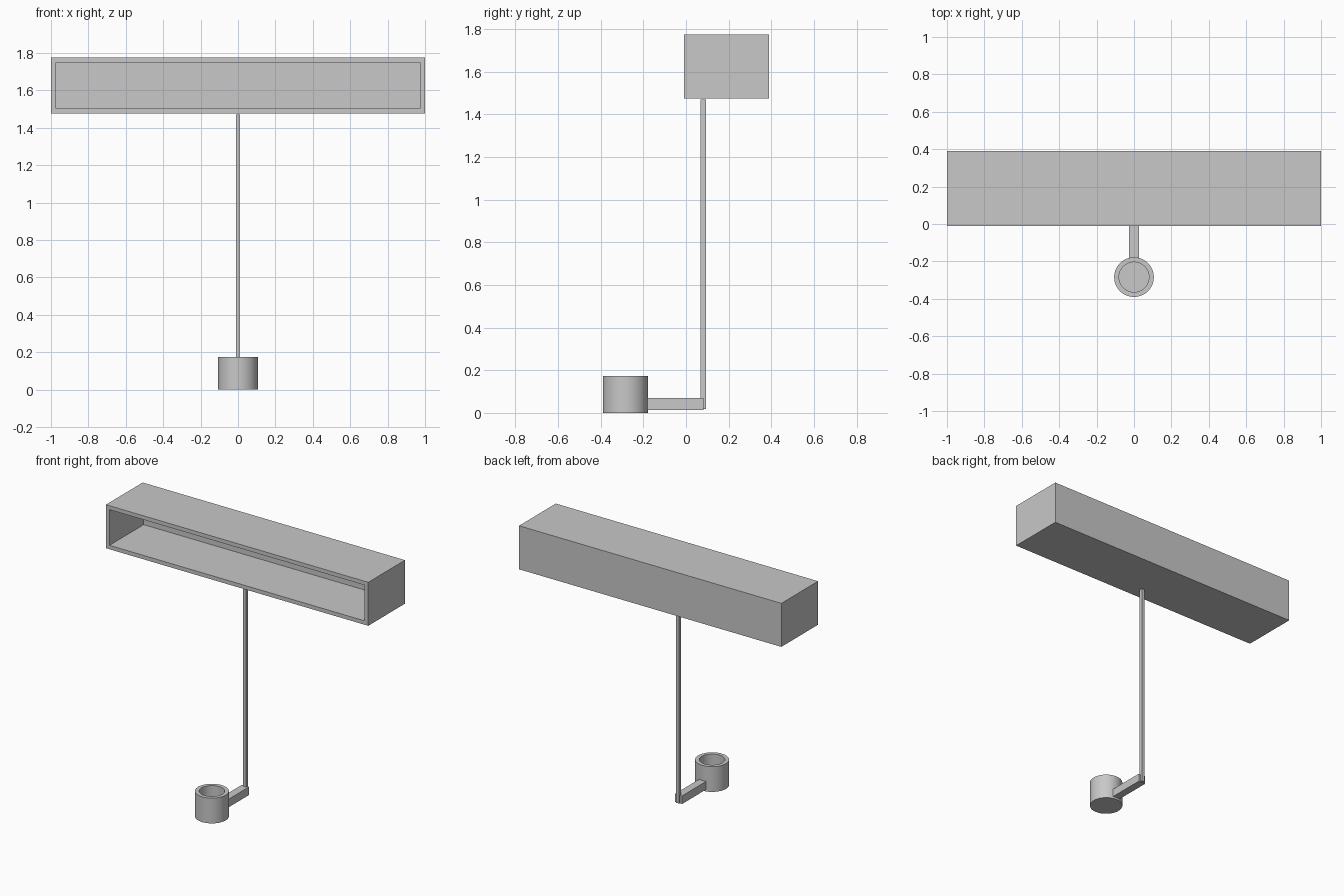
import bpy
import bmesh
from mathutils import Matrix, Vector

cube = bpy.data.objects.get("Cube")
if cube:
    bpy.data.objects.remove(cube, do_unlink=True)

grey = bpy.data.materials.new("plain grey")
grey.use_nodes = True
grey.diffuse_color = (0.58, 0.58, 0.58, 1)
grey.node_tree.nodes["Principled BSDF"].inputs["Base Color"].default_value = grey.diffuse_color


def make_object(name, bm):
    bmesh.ops.recalc_face_normals(bm, faces=bm.faces)
    mesh = bpy.data.meshes.new(name)
    bm.to_mesh(mesh)
    bm.free()
    mesh.materials.append(grey)
    obj = bpy.data.objects.new(name, mesh)
    bpy.context.collection.objects.link(obj)
    return obj


def box_mesh(low, high):
    low, high = Vector(low), Vector(high)
    bm = bmesh.new()
    bmesh.ops.create_cube(bm, size=1, matrix=Matrix.Translation((low + high) / 2)
                          @ Matrix.Diagonal((*(high - low), 1)))
    return bm


def hollow(bm, direction, wall, depth):
    """Inset the face pointing along direction and sink it into the solid."""
    bm.normal_update()
    face = max(bm.faces, key=lambda f: f.normal.dot(direction))
    bmesh.ops.inset_region(bm, faces=[face], thickness=wall, use_even_offset=True)
    sunk = bmesh.ops.extrude_discrete_faces(bm, faces=[face])["faces"][0]
    bmesh.ops.translate(bm, verts=sunk.verts, vec=-direction * depth)


# Long display box, open at the front
bm = box_mesh((-1, -0.01, 1.475), (1, 0.39, 1.775))
hollow(bm, Vector((0, -1, 0)), 0.027, 0.373)
make_object("open_box", bm)

# Thin upright and the foot arm joining it to the cup
make_object("pole", box_mesh((-0.012, 0.069, 0.018), (0.012, 0.094, 1.47)))
make_object("foot_arm", box_mesh((-0.027, -0.19, 0.014), (0.027, 0.081, 0.07)))

# Round cup, open at the top
radius, height = 0.106, 0.174
bm = bmesh.new()
bmesh.ops.create_cone(bm, cap_ends=True, segments=64, radius1=radius, radius2=radius,
                      depth=height, matrix=Matrix.Translation((0, -0.284, height / 2)))
hollow(bm, Vector((0, 0, 1)), 0.026, height - 0.026)
cup = make_object("cup", bm)
bpy.context.view_layer.objects.active = cup
cup.select_set(True)
bpy.ops.object.shade_smooth_by_angle()
